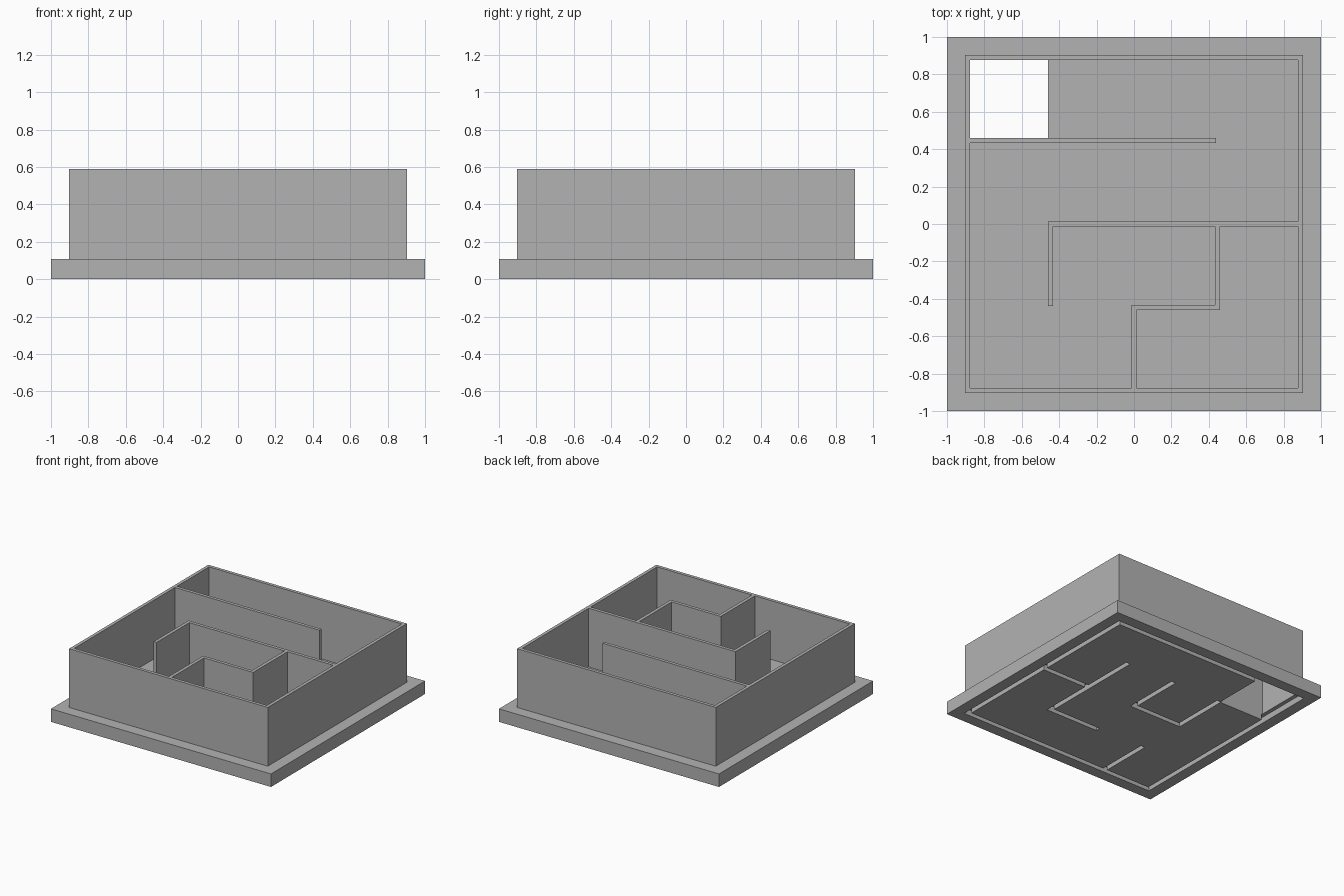
import bpy
import bmesh
from mathutils import Matrix, Vector

cube = bpy.data.objects.get("Cube")
if cube:
    bpy.data.objects.remove(cube, do_unlink=True)

BASE_TOP, WALL_TOP = 0.107, 0.59
CELL = 0.446          # maze grid spacing
RIM = 0.889           # centre line of the outer walls
WALL = 0.0135         # half thickness of a wall
SLOT = 0.019          # half width of a groove
SLOT_DEPTH = 0.05

grey = bpy.data.materials.new("plain grey")
grey.use_nodes = True
grey.diffuse_color = (0.45, 0.45, 0.45, 1)
grey.node_tree.nodes["Principled BSDF"].inputs["Base Color"].default_value = grey.diffuse_color


def boxes(name, items):
    """One object from boxes given as x0, x1, y0, y1, z0, z1."""
    bm = bmesh.new()
    for x0, x1, y0, y1, z0, z1 in items:
        centre = Vector((x0 + x1, y0 + y1, z0 + z1)) / 2
        size = (x1 - x0, y1 - y0, z1 - z0, 1)
        bmesh.ops.create_cube(bm, size=1, matrix=Matrix.Translation(centre) @ Matrix.Diagonal(size))
    mesh = bpy.data.meshes.new(name)
    bm.to_mesh(mesh)
    bm.free()
    mesh.materials.append(grey)
    obj = bpy.data.objects.new(name, mesh)
    bpy.context.scene.collection.objects.link(obj)
    return obj


def along_x(y, x0, x1, half, z0, z1):
    return (x0, x1, y - half, y + half, z0, z1)


def along_y(x, y0, y1, half, z0, z1):
    return (x - half, x + half, y0, y1, z0, z1)


def frame(half, z0, z1):
    """Four butted strips around the maze."""
    out, inn = RIM + half, RIM - half
    strips = []
    for s in (-1, 1):
        strips.append(along_x(s * RIM, -out, out, half, z0, z1))
        strips.append(along_y(s * RIM, -inn, inn, half, z0, z1))
    return strips


# Maze walls standing on the base
up = (WALL, BASE_TOP, WALL_TOP)
inner = RIM - WALL
boxes("outer_walls", frame(*up))
boxes("back_passage_wall", [along_x(CELL, -inner, CELL - WALL / 2, *up)])
boxes("middle_wall", [along_x(0, -CELL - WALL, inner, *up),
                      along_y(-CELL, -CELL + WALL / 2, -WALL, *up)])
boxes("stepped_wall", [along_y(CELL, -CELL - WALL, -WALL, *up),
                       along_x(-CELL, -WALL, CELL - WALL, *up),
                       along_y(0, -inner, -CELL - WALL, *up)])

# Base plate with a drop hole and grooves for the storey beneath
base = boxes("base_plate", [(-1, 1, -1, 1, 0, BASE_TOP)])
hole = boxes("hole_cutter", [(-inner, -CELL - WALL, CELL + WALL, inner, -0.1, 0.2)])
down = (SLOT, -SLOT_DEPTH, SLOT_DEPTH)
end = CELL + SLOT
rim_cutter = boxes("rim_groove_cutter", frame(*down))
groove_cutter = boxes("maze_groove_cutter", [
    along_y(CELL, -end, end, *down),
    along_x(-CELL, -SLOT, end, *down),
    along_x(0, CELL, RIM, *down),
    along_y(0, -SLOT, end, *down),
    along_x(0, -end, SLOT, *down),
    along_y(-CELL, -SLOT, end, *down),
    along_y(-CELL, -RIM, -CELL + SLOT, *down),
])

cutters = (rim_cutter, groove_cutter, hole)
for cutter in cutters:
    cutter.hide_render = True
    mod = base.modifiers.new(cutter.name, "BOOLEAN")
    mod.operation = "DIFFERENCE"
    mod.solver = "EXACT"
    mod.use_self = True
    mod.object = cutter

# Bake the cuts and discard the cutters
graph = bpy.context.evaluated_depsgraph_get()
cut_mesh = bpy.data.meshes.new_from_object(base.evaluated_get(graph))
base.modifiers.clear()
base.data = cut_mesh
for cutter in cutters:
    bpy.data.objects.remove(cutter, do_unlink=True)
